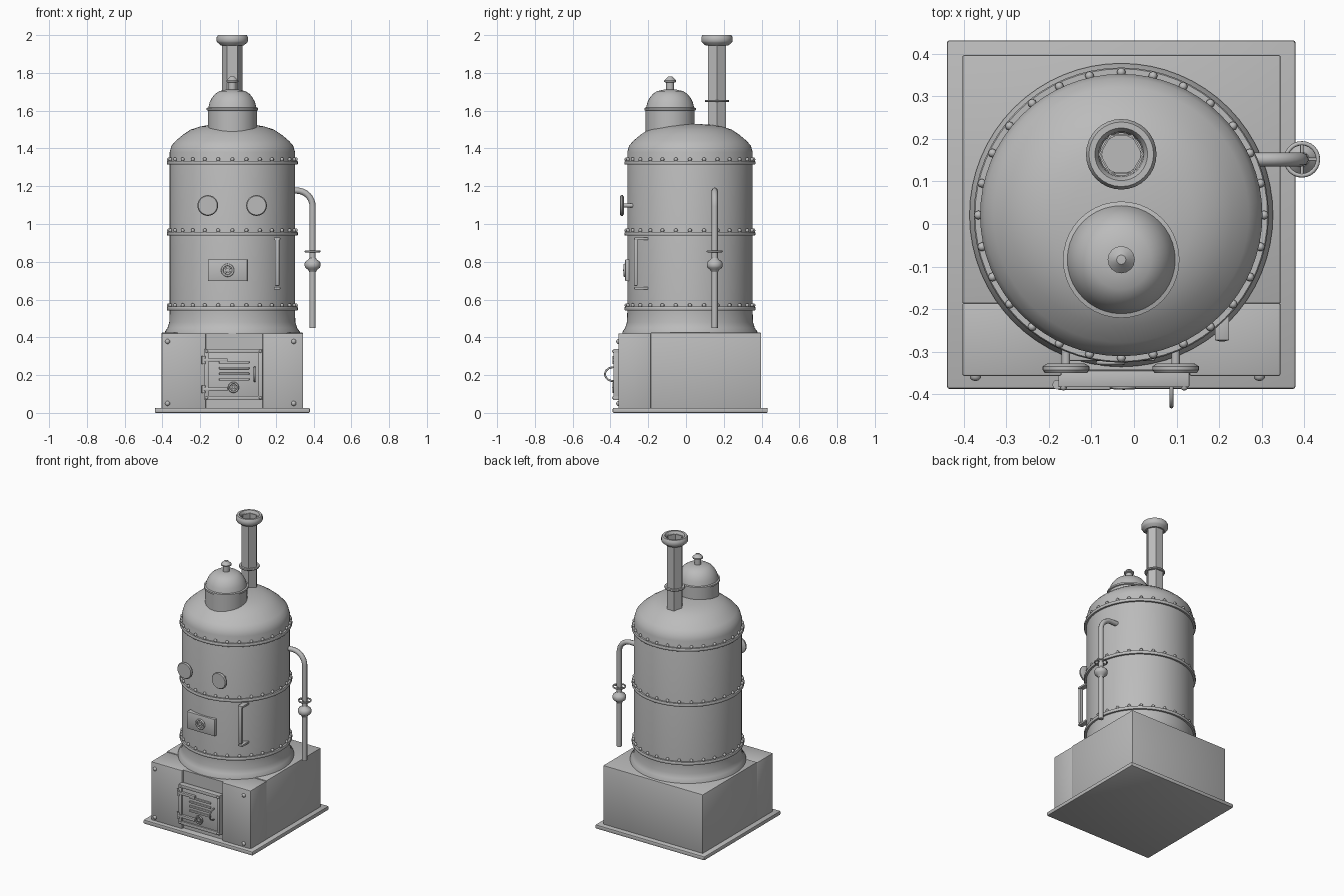
import bpy, bmesh, math
from mathutils import Matrix, Vector

if "Cube" in bpy.data.objects:
    bpy.data.objects.remove(bpy.data.objects["Cube"])

metal = bpy.data.materials.new("grey metal")
metal.diffuse_color = (0.5, 0.5, 0.5, 1)
metal.use_nodes = True
metal.node_tree.nodes["Principled BSDF"].inputs["Base Color"].default_value = metal.diffuse_color
CX, CY = -0.03, 0.021          # boiler axis
FRONT = Matrix.Rotation(math.radians(90), 4, 'X')   # turns +z towards -y


def finish(name, bm, angle=35):
    bmesh.ops.recalc_face_normals(bm, faces=bm.faces)
    me = bpy.data.meshes.new(name)
    bm.to_mesh(me)
    bm.free()
    return add_mesh(name, me, angle)


def add_mesh(name, me, angle=35):
    me.shade_smooth()
    me.set_sharp_from_angle(angle=math.radians(angle))
    me.materials.clear()
    me.materials.append(metal)
    ob = bpy.data.objects.new(name, me)
    bpy.context.collection.objects.link(ob)
    return ob


def box(name, lo, hi, bevel=0.0):
    bm = bmesh.new()
    lo, hi = Vector(lo), Vector(hi)
    bmesh.ops.create_cube(bm, size=1, matrix=Matrix.Translation((lo + hi) / 2) @ Matrix.Diagonal((*(hi - lo), 1)))
    if bevel:
        bmesh.ops.bevel(bm, geom=bm.edges[:], offset=bevel, segments=2, profile=0.5, affect='EDGES')
    return finish(name, bm)


def lathe(name, profile, loc, segs=32, front=False, closed=False, angle=35):
    """Revolve (radius, height) points around z, or around -y when front is set."""
    bm = bmesh.new()
    rings = []
    for r, z in profile:
        if r == 0:
            rings.append([bm.verts.new((0, 0, z))] * segs)
        else:
            rings.append([bm.verts.new((r * math.cos(2 * math.pi * i / segs),
                                        r * math.sin(2 * math.pi * i / segs), z)) for i in range(segs)])
    pairs = list(zip(rings, rings[1:])) + ([(rings[-1], rings[0])] if closed else [])
    for a, b in pairs:
        for i in range(segs):
            j = (i + 1) % segs
            quad = list(dict.fromkeys((a[i], a[j], b[j], b[i])))
            bm.faces.new(quad)
    if not closed:
        for ring in (rings[0], rings[-1]):
            if ring[0] is not ring[1]:
                bm.faces.new(ring)
    bmesh.ops.transform(bm, matrix=Matrix.Translation(loc) @ (FRONT if front else Matrix()), verts=bm.verts)
    return finish(name, bm, angle)


def tube(name, points, r, cyclic=False):
    cu = bpy.data.curves.new(name, 'CURVE')
    cu.dimensions = '3D'
    cu.bevel_depth, cu.bevel_resolution, cu.use_fill_caps = r, 2, True
    sp = cu.splines.new('POLY')
    sp.points.add(len(points) - 1)
    for p, co in zip(sp.points, points):
        p.co = (*co, 1)
    sp.use_cyclic_u = cyclic
    tmp = bpy.data.objects.new(name + "_path", cu)
    bpy.context.collection.objects.link(tmp)
    me = bpy.data.meshes.new_from_object(tmp.evaluated_get(bpy.context.evaluated_depsgraph_get()))
    bpy.data.objects.remove(tmp)
    return add_mesh(name, me, 50)


def wheel(name, x, y, z, r, wire):
    """Small hand wheel facing the front, with crossed spokes and hub."""
    ring = [(x + r * math.cos(t * math.pi / 12), y, z + r * math.sin(t * math.pi / 12)) for t in range(24)]
    tube(name + "_rim", ring, wire, True)
    for k in (1, 3):
        dx, dz = r * math.cos(k * math.pi / 4), r * math.sin(k * math.pi / 4)
        tube(f"{name}_spoke_{k}", [(x - dx, y, z - dz), (x + dx, y, z + dz)], wire * 0.8)
    lathe(name + "_hub", [(wire * 1.8, -0.012), (wire * 1.8, 0.004), (0, 0.007)], (x, y, z), 12, True)


def bolt(name, x, y, z, r):
    lathe(name, [(r, -0.002), (r, r * 0.4), (r * 0.6, r * 0.8), (0, r)], (x, y, z), 12, True, angle=60)


# Firebox base
box("base_plate", (-0.44, -0.388, 0), (0.38, 0.432, 0.027), 0.006)
box("firebox_rear", (-0.404, -0.187, 0.02), (0.345, 0.397, 0.425), 0.004)
box("firebox_front_left", (-0.404, -0.358, 0.02), (-0.17, -0.185, 0.421), 0.006)
box("firebox_front_right", (0.13, -0.358, 0.02), (0.345, -0.185, 0.421), 0.006)
box("firebox_front_middle", (-0.175, -0.343, 0.02), (0.135, -0.185, 0.419))
for x in (-0.373, 0.295):
    for z in (0.05, 0.378):
        bolt("firebox_bolt", x, -0.357, z, 0.013)

# Fire door
DX0, DX1, DZ0, DZ1 = -0.178, 0.13, 0.068, 0.338
box("door_panel", (DX0 + 0.01, -0.374, DZ0 + 0.01), (DX1 - 0.01, -0.335, DZ1 - 0.01), 0.003)
for n, lo, hi in (("top", (DX0, DZ1 - 0.022), (DX1, DZ1)), ("bottom", (DX0, DZ0), (DX1, DZ0 + 0.022)),
                  ("left", (DX0, DZ0), (DX0 + 0.022, DZ1)), ("right", (DX1 - 0.022, DZ0), (DX1, DZ1))):
    box("door_frame_" + n, (lo[0], -0.384, lo[1]), (hi[0], -0.345, hi[1]), 0.003)
for x in (DX0 + 0.012, DX1 - 0.012):
    for z in (DZ0 + 0.012, DZ1 - 0.012):
        bolt("door_bolt", x, -0.384, z, 0.008)
for z in (0.267, 0.237, 0.207, 0.177):
    box("door_louvre", (-0.10, -0.384, z - 0.006), (0.06, -0.37, z + 0.006), 0.003)
for z in (0.28, 0.125):
    box("door_hinge_strap", (-0.18, -0.39, z - 0.009), (-0.055, -0.37, z + 0.009), 0.003)
    lathe("door_hinge_pin", [(0.011, -0.02), (0.011, 0.02)], (-0.181, -0.378, z), 12)
wheel("door_wheel", -0.024, -0.384, 0.135, 0.024, 0.005)
tube("door_handle", [(0.088, -0.383 - 0.046 * math.sin(math.pi * t / 10),
                      0.205 - 0.037 * math.cos(math.pi * t / 10)) for t in range(11)], 0.005)

# Boiler shell with domed top
lathe("boiler_shell", [(0.357, 0.41), (0.357, 0.43), (0.343, 0.45), (0.334, 0.48), (0.332, 0.53), (0.332, 1.38),
                       (0.322, 1.415), (0.30, 1.44), (0.262, 1.472), (0.22, 1.50), (0.17, 1.516),
                       (0.12, 1.525), (0, 1.532)], (CX, CY, 0), 64)
# Riveted bands
for n, z in (("lower", 0.552), ("middle", 0.948), ("upper", 1.324)):
    lathe(n + "_band", [(0.325, z - 0.01), (0.344, z - 0.01), (0.347, z - 0.005), (0.347, z + 0.005),
                        (0.344, z + 0.01), (0.325, z + 0.01)], (CX, CY, 0), 64, closed=True)
    bm = bmesh.new()
    for i in range(28):
        a = 2 * math.pi * i / 28
        bmesh.ops.create_uvsphere(bm, u_segments=8, v_segments=6, radius=0.0105, matrix=Matrix.Translation(
            (CX + 0.336 * math.cos(a), CY + 0.336 * math.sin(a), z + 0.018)))
    finish(n + "_rivets", bm, 60)

# Steam dome and knob
lathe("steam_dome", [(0.13, 1.48), (0.13, 1.60), (0.137, 1.603), (0.137, 1.614), (0.127, 1.617), (0.12, 1.645),
                     (0.108, 1.668), (0.092, 1.688), (0.07, 1.703), (0.035, 1.711), (0, 1.713)],
      (CX, -0.084, 0), 40)
lathe("dome_knob", [(0.021, 1.70), (0.021, 1.748), (0.032, 1.752), (0.032, 1.76), (0.02, 1.772), (0.011, 1.781),
                    (0, 1.782)], (CX, -0.084, 0), 16)

# Six-sided chimney with ring and flared cap
CH = (CX, 0.164, 0)
lathe("chimney_pipe", [(0.054, 1.48), (0.054, 1.985), (0.049, 1.985), (0.049, 1.56), (0, 1.56)], CH, 6)
lathe("chimney_ring", [(0.045, 1.645), (0.062, 1.645), (0.065, 1.651), (0.062, 1.657), (0.045, 1.657)],
      CH, 24, closed=True)
lathe("chimney_cap", [(0.05, 1.945), (0.06, 1.945), (0.078, 1.96), (0.083, 1.968), (0.083, 1.988), (0.076, 2.0),
                      (0.062, 2.0), (0.053, 1.985)], CH, 32, closed=True)

# Pressure gauges
for n, x in (("left", -0.16), ("right", 0.098)):
    lathe(n + "_gauge", [(0.044, 0), (0.055, 0.007), (0.055, 0.015), (0.05, 0.022)], (x, -0.328, 1.098), 28, True)
    lathe(n + "_gauge_stem", [(0.01, 0), (0.01, 0.06)], (x, -0.27, 1.098), 12, True)

# Inspection hatch
box("hatch_plate", (-0.16, -0.322, 0.697), (0.05, -0.27, 0.813), 0.004)
wheel("hatch_wheel", -0.055, -0.326, 0.755, 0.029, 0.006)

# Grab handle
box("grab_bar", (0.195, -0.276, 0.672), (0.219, -0.256, 0.922), 0.005)
for z in (0.66, 0.922):
    box("grab_bar_bracket", (0.19, -0.274, z - 0.007), (0.224, -0.2, z + 0.007), 0.003)

# Side pipe with valve
PX, PY = 0.395, 0.152
bend = [(PX - 0.085 + 0.085 * math.sin(math.pi * t / 16), PY, 1.092 + 0.085 * math.cos(math.pi * t / 16))
        for t in range(9)]
tube("side_pipe", [(0.24, PY, 1.177)] + bend + [(PX, PY, 0.45)], 0.0165)
lathe("side_pipe_valve", [(0.017, 0.745), (0.024, 0.758), (0.038, 0.768), (0.042, 0.778), (0.042, 0.792),
                          (0.036, 0.803), (0.022, 0.812), (0.017, 0.82)], (PX, PY, 0), 20, angle=50)
tube("side_pipe_wheel", [(PX + 0.038 * math.cos(t * math.pi / 12), PY + 0.038 * math.sin(t * math.pi / 12), 0.855)
                         for t in range(24)], 0.005, True)
for dx, dy in ((0.038, 0), (0, 0.038)):
    tube("side_pipe_wheel_spoke", [(PX - dx, PY - dy, 0.855), (PX + dx, PY + dy, 0.855)], 0.004)
